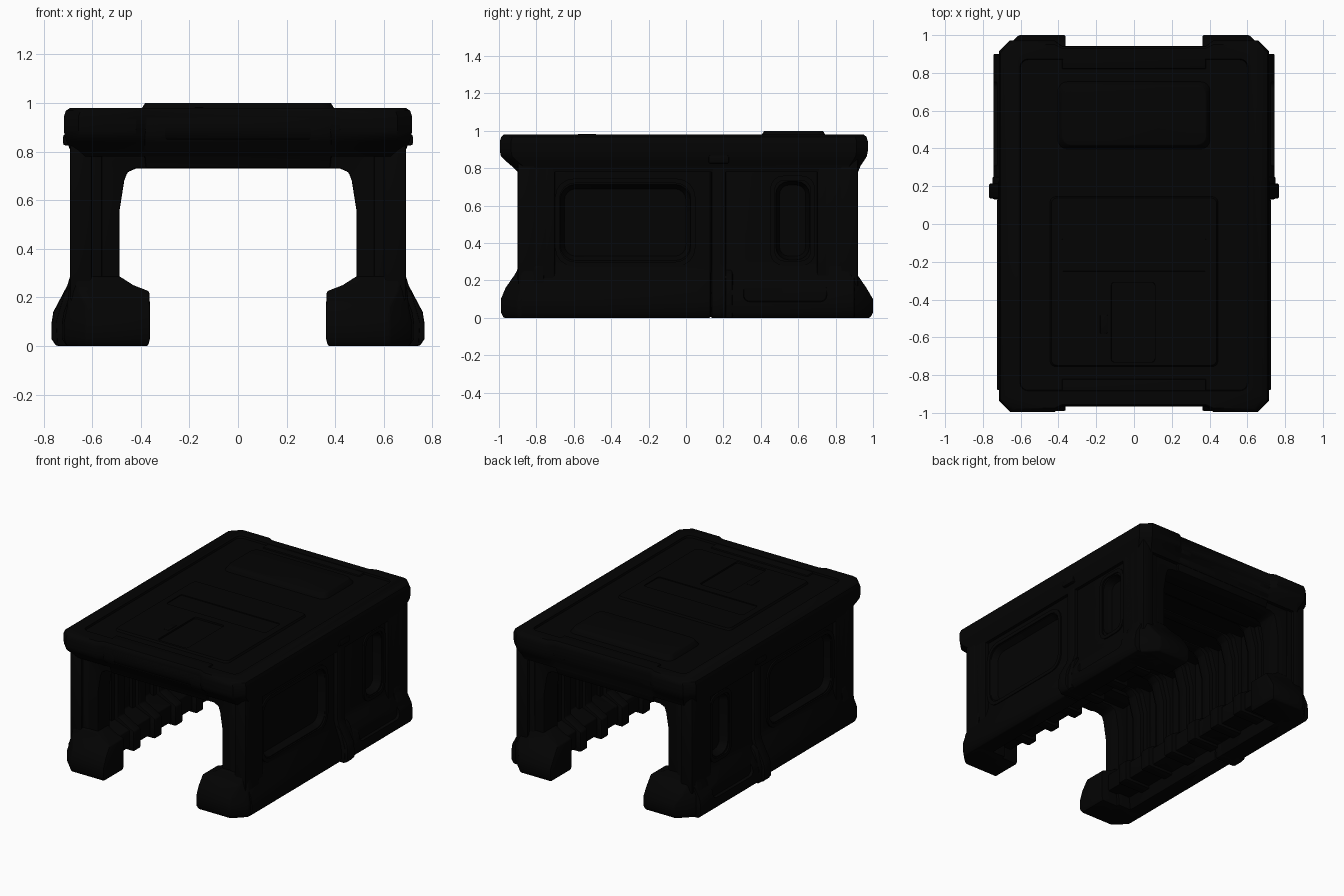
import bpy, bmesh, math

if "Cube" in bpy.data.objects:
    bpy.data.objects.remove(bpy.data.objects["Cube"])

mat = bpy.data.materials.new("near_black")
mat.diffuse_color = (0.001, 0.001, 0.001, 1)
mat.use_nodes = True
mat.node_tree.nodes["Principled BSDF"].inputs["Base Color"].default_value = mat.diffuse_color


def modify(o, kind, **props):
    bpy.context.view_layer.objects.active = o
    m = o.modifiers.new(kind.lower(), kind)
    for k, v in props.items():
        setattr(m, k, v)
    bpy.ops.object.modifier_apply(modifier=m.name)


def loft(name, rings, bevel=0.0, cuts=(), mirror=False):
    """Capped skin through rings of equal point count, then bevel, cut, mirror."""
    bm = bmesh.new()
    vs = [[bm.verts.new(p) for p in r] for r in rings]
    n = len(rings[0])
    for a, b in zip(vs, vs[1:]):
        for i in range(n):
            j = (i + 1) % n
            bm.faces.new((a[i], a[j], b[j], b[i]))
    bm.faces.new(vs[0][::-1])
    bm.faces.new(vs[-1])
    bmesh.ops.recalc_face_normals(bm, faces=bm.faces)
    me = bpy.data.meshes.new(name)
    bm.to_mesh(me)
    bm.free()
    o = bpy.data.objects.new(name, me)
    bpy.context.collection.objects.link(o)
    me.materials.append(mat)
    bpy.ops.object.select_all(action='DESELECT')
    o.select_set(True)
    if bevel:
        modify(o, 'BEVEL', width=bevel, segments=2, limit_method='ANGLE',
               angle_limit=math.radians(35))
    for c in cuts:
        modify(o, 'BOOLEAN', object=c, operation='DIFFERENCE', solver='EXACT')
        bpy.data.objects.remove(c)
    if mirror:
        modify(o, 'MIRROR', use_mirror_merge=False)
    o.select_set(True)
    bpy.context.view_layer.objects.active = o
    bpy.ops.object.shade_smooth_by_angle(angle=math.radians(35))
    return o


def prism(name, xz, y0, y1, **kw):
    return loft(name, [[(x, y, z) for x, z in xz] for y in (y0, y1)], **kw)


def box(name, x, y, z, **kw):
    xz = [(x[0], z[0]), (x[1], z[0]), (x[1], z[1]), (x[0], z[1])]
    return prism(name, xz, y[0], y[1], **kw)


def rounded(a0, a1, b0, b1, r, n=4):
    pts = []
    for k, (a, b) in enumerate([(a1 - r, b1 - r), (a0 + r, b1 - r), (a0 + r, b0 + r), (a1 - r, b0 + r)]):
        for i in range(n + 1):
            t = math.pi / 2 * (k + i / n)
            pts.append((a + r * math.cos(t), b + r * math.sin(t)))
    return pts


def side_cut(y0, y1, z0, z1, depth_x, r, slope=0.03):
    """Rounded recess cutter with sloping edges, entering from +x."""
    rings = []
    for x, g in ((depth_x, 0), (depth_x + 0.05, slope), (0.9, slope)):
        rings.append([(x, y, z) for y, z in rounded(y0 - g, y1 + g, z0 - g, z1 + g, r + g)])
    return loft("cutter", rings)


def plate(name, x0, x1, y0, y1, z0, z1, r, slope, **kw):
    """Rounded roof plate whose top is smaller by slope."""
    rings = [[(x, y, z) for x, y in rounded(x0 + g, x1 - g, y0 + g, y1 - g, r)]
             for z, g in ((z0, 0), (z1, slope))]
    return loft(name, rings, **kw)


def wall_profile(body, skirt):
    return [(body, .84), (body, .29), (body + .012, .25), (skirt - .008, .14), (skirt, .09),
            (skirt, .03), (skirt - .02, 0), (.59, 0), (.58, .09), (.42, .09),
            (.42, .215), (.56, .27), (.56, .84)]


# Side walls with window and slot recesses
prism("front_side_wall", wall_profile(.665, .725), -.88, .13, mirror=True, bevel=.006,
      cuts=[side_cut(-.65, 0, .33, .69, .625, .06)])
prism("back_side_wall", wall_profile(.665, .745), .19, .9, mirror=True, bevel=.006,
      cuts=[side_cut(.50, .64, .33, .71, .61, .05, .02), side_cut(.31, .75, .09, .19, .725, .03, .01)])
# Raised trim around the wall recesses
for nm, y0, y1, z0, z1, r in (("window_trim", -.70, .05, .275, .745, .1), ("slot_trim", .45, .69, .28, .76, .07)):
    inner = side_cut(y0 + .025, y1 - .025, z0 + .025, z1 - .025, .6, r - .02, 0)
    loft(nm, [[(x, y, z) for y, z in rounded(y0, y1, z0, z1, r)] for x in (.655, .675)],
         cuts=[inner], mirror=True)

# Wall rib between the two sections, with shoe and cornice bracket
prism("middle_wall_rib", wall_profile(.69, .768), .135, .215, mirror=True, bevel=.01)
prism("rib_shoe", [(.7, 0), (.745, .0), (.75, .1), (.715, .22), (.68, .26), (.68, 0)],
      .13, .25, mirror=True, bevel=.01)
box("rib_cornice", (.65, .72), (.12, .23), (.825, .87), mirror=True, bevel=.01)

# Portal frames at both ends
leg = [(.69, .0), (.69, .86)]
inside = [(.42, .73), (.455, .715), (.468, .68), (.487, .56), (.487, .29), (.49, .0)]
arch = leg + [(-x, z) for x, z in leg[::-1]] + [(-x, z) for x, z in inside[::-1]] + inside
for s, end, ye, top in ((-1, "front", .90, .995), (1, "back", .92, .97)):
    prism(end + "_portal", arch, s * .74, s * (ye - .025), bevel=.008)
    box(end + "_pilaster", (.60, .692), (s * (ye - .1), s * ye), (.1, .86), mirror=True, bevel=.012)
    box(end + "_corner_pilaster", (.62, .69), (s * .70, s * .8), (.1, .86), mirror=True, bevel=.012)

    # Flared corner feet
    xo, yo, k = (.715, .99, .09) if s < 0 else (.735, 1.0, .125)
    rings = []
    for z, xi, x, y, c in ((0, .37, xo - .01, yo - .015, k - .01), (.03, .362, xo, yo, k),
                           (.10, .362, xo, yo, k), (.16, .362, xo - .012, .965, .08),
                           (.225, .365, .697, .92, .04), (.25, .43, .692, .905, .03), (.285, .485, .69, .895, .02)):
        rings.append([(xi, s * .76, z), (x, s * .76, z), (x, s * (y - c), z),
                      (x - c, s * y, z), (xi, s * y, z)])
    loft(end + "_foot", rings, mirror=True, bevel=.008)

    # Sloping header beam with a long groove
    y = top - .03
    groove = box("cutter", (-.3, .3), (s * (y - .02), s * 1.1), (.85, .9), bevel=.01)
    loft(end + "_header", [[(-w, s * .82, z), (w, s * .82, z), (w, s * d, z), (-w, s * d, z)]
         for z, w, d in ((.732, .38, ye - .015), (.79, .385, ye), (.84, .385, y - .01),
                         (.87, .385, y), (.94, .385, y), (.977, .38, y - .02))],
         bevel=.008, cuts=[groove])
    # Stepped soffit behind the header
    for i in range(3):
        box(f"{end}_soffit_step_{i}", (-.53, .53), (s * (.76 - .05 * i), s * .6), (.745 + .018 * i, .83), bevel=.005)


# Roof slab with overhanging ends and notched end centres
def roof_ring(z, x, front, back, notch):
    pts = []
    for s, y in ((-1, front), (1, back)):
        row = [(-x, s * (y - .06)), (-x + .06, s * y), (-.42, s * y), (-.38, s * (y - notch)),
               (.38, s * (y - notch)), (.42, s * y), (x - .06, s * y), (x, s * (y - .06))]
        pts += row if s < 0 else row[::-1]
    return [(a, b, z) for a, b in pts]


roof_cut = plate("cutter", -.6, .6, -.88, .87, .966, 1.1, .04, -.03)
loft("roof", [roof_ring(.78, .688, .90, .92, .0), roof_ring(.81, .692, .93, .932, .01),
              roof_ring(.84, .705, .965, .952, .02), roof_ring(.865, .714, .99, .967, .03),
              roof_ring(.89, .716, .995, .972, .03), roof_ring(.945, .716, .995, .972, .03),
              roof_ring(.968, .708, .988, .965, .025),
              roof_ring(.98, .69, .975, .95, .02)], cuts=[roof_cut])

# Roof plates and raised back hatch
plate("front_roof_plate", -.45, .45, -.76, .15, .955, .980, .03, .012,
      cuts=[plate("cutter", -.12, .11, -.73, -.31, .969, 1.1, .015, -.01),
            plate("cutter", -.39, .39, -.25, -.08, .974, 1.1, .015, -.005)])
box("plate_latch", (-.18, -.14), (-.58, -.48), (.95, .983), bevel=.005)
plate("back_roof_hatch", -.41, .41, .39, .76, .955, 1.0, .05, .028, bevel=.004)

# Interior arch ribs with toothed feet on the side ledges
half_rib = [(.60, .07), (.60, .83)]
rib_in = [(.43, .77), (.47, .74), (.51, .60), (.51, .28), (.43, .235), (.385, .21), (.385, .07)]
rib = half_rib + [(-x, z) for x, z in half_rib[::-1]] + [(-x, z) for x, z in rib_in[::-1]] + rib_in
step = [(.60, .2), (.60, .83), (-.60, .83), (-.60, .2), (-.535, .25), (-.535, .62), (-.50, .755), (-.45, .787),
        (.45, .787), (.50, .755), (.535, .62), (.535, .25)]
for k in range(6):
    y = -.58 + k * .235
    prism(f"inner_rib_{k}", rib, y - .04, y + .04, bevel=.008)
    prism(f"inner_rib_step_{k}", step, y - .075, y + .075, bevel=.006)
